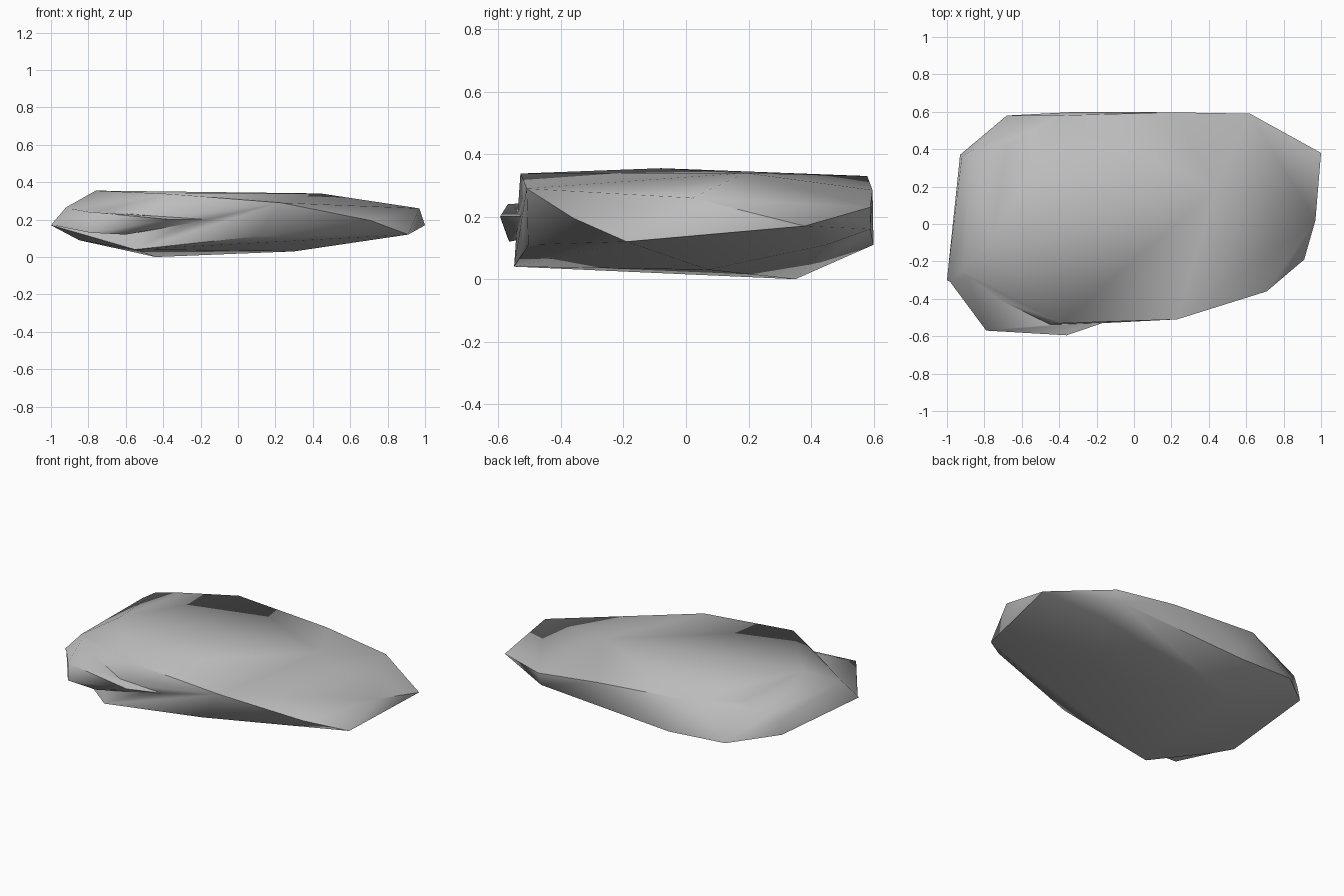
import bpy
import bmesh
import math

cube = bpy.data.objects.get("Cube")
if cube:
    bpy.data.objects.remove(cube, do_unlink=True)

# Stone colour
stone = bpy.data.materials.new("stone_grey")
stone.use_nodes = True
grey = (0.5, 0.5, 0.5, 1)
stone.diffuse_color = grey
stone.node_tree.nodes["Principled BSDF"].inputs["Base Color"].default_value = grey


def chunk(name, corners):
    """Rock chunk: a skin stretched over its corners."""
    bm = bmesh.new()
    for corner in corners:
        bm.verts.new(corner)
    bmesh.ops.convex_hull(bm, input=bm.verts)
    loose = [v for v in bm.verts if not v.link_faces]
    bmesh.ops.delete(bm, geom=loose, context='VERTS')
    bmesh.ops.recalc_face_normals(bm, faces=bm.faces)
    mesh = bpy.data.meshes.new(name)
    bm.to_mesh(mesh)
    bm.free()
    mesh.materials.append(stone)
    obj = bpy.data.objects.new(name, mesh)
    bpy.context.collection.objects.link(obj)
    return obj


# Main slab: plateau, chipped rim and keel
top = [(-0.76, -0.08, 0.355), (-0.38, -0.53, 0.338), (-0.68, 0.42, 0.335),
       (-0.40, 0.58, 0.33), (0.44, 0.19, 0.34)]
rim = [(-1.0, -0.30, 0.17), (-0.92, -0.25, 0.265), (-0.92, 0.36, 0.26),
       (-0.93, 0.37, 0.17), (-0.86, 0.40, 0.295), (-0.68, 0.58, 0.13),
       (-0.30, 0.60, 0.11), (0.20, 0.597, 0.285), (0.62, 0.59, 0.23),
       (0.60, 0.59, 0.16), (1.0, 0.38, 0.17), (0.97, 0.02, 0.26),
       (0.91, -0.19, 0.12), (0.71, -0.36, 0.195), (0.23, -0.51, 0.29),
       (0.10, -0.505, 0.11), (-0.85, -0.30, 0.09)]
base = [(-0.55, -0.55, 0.04), (-0.44, 0.35, 0.0), (0.30, 0.07, 0.03),
        (0.60, 0.45, 0.11)]
slab = chunk("stone_slab", top + rim + base)

# Overhanging lip on the front corner
lip = chunk("front_lip", [
    (-0.99, -0.30, 0.17), (-0.90, -0.25, 0.26), (-0.79, -0.57, 0.24),
    (-0.79, -0.57, 0.13), (-0.60, -0.565, 0.12), (-0.36, -0.595, 0.20),
    (-0.14, -0.52, 0.20), (-0.50, -0.30, 0.22)])

# Fuse the lip into the slab
bpy.context.view_layer.objects.active = slab
slab.select_set(True)
fuse = slab.modifiers.new("fuse_lip", 'BOOLEAN')
fuse.operation = 'UNION'
fuse.solver = 'EXACT'
fuse.object = lip
bpy.ops.object.modifier_apply(modifier=fuse.name)
bpy.data.objects.remove(lip, do_unlink=True)

# Soft worn faces with a few crisp breaks
bpy.ops.object.shade_smooth_by_angle(angle=math.radians(65))
